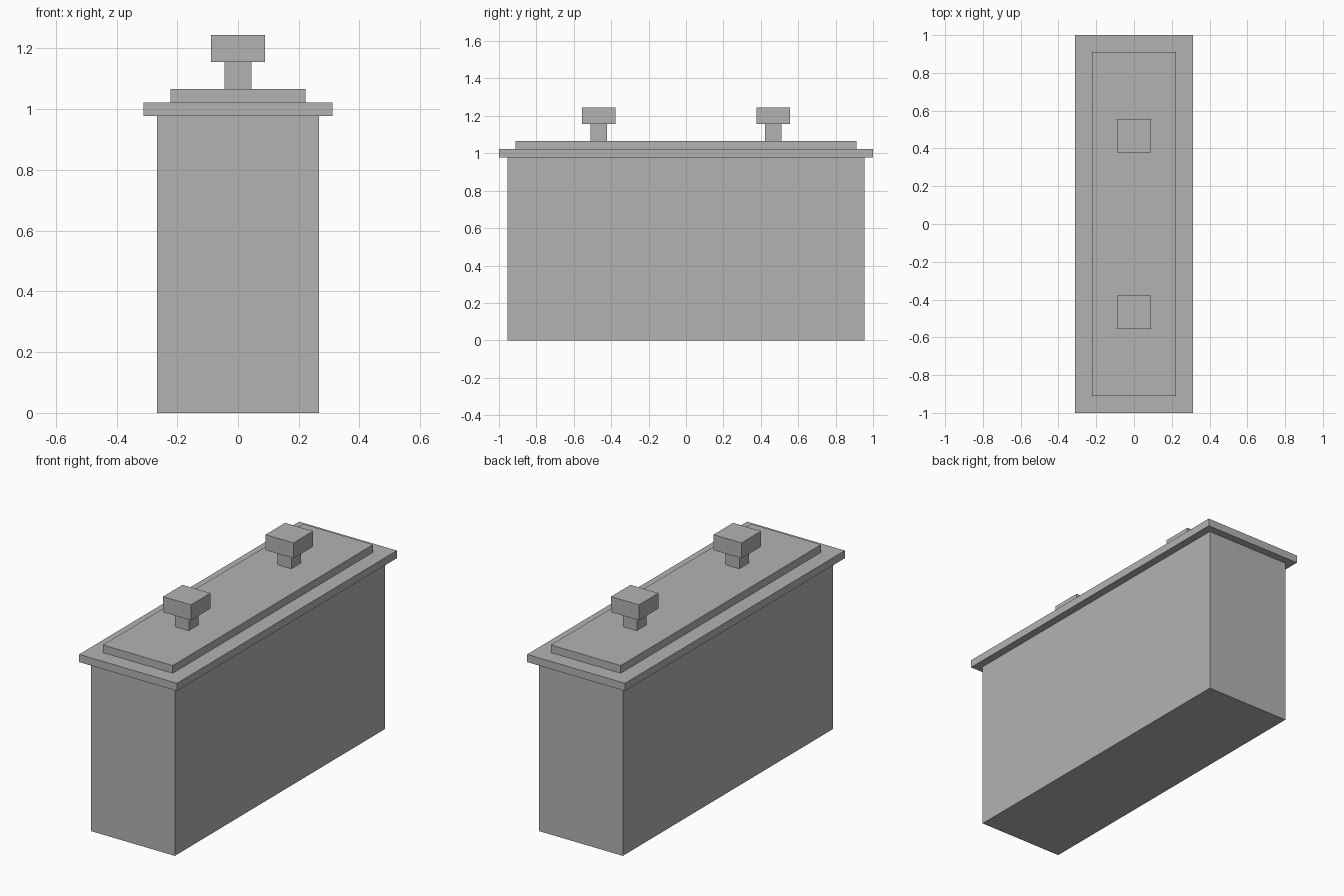
import bpy

cube = bpy.data.objects.get("Cube")
if cube:
    bpy.data.objects.remove(cube, do_unlink=True)

# Single grey finish
grey = bpy.data.materials.new("plain_grey")
grey.use_nodes = True
color = (0.45, 0.45, 0.45, 1)
grey.diffuse_color = color
grey.node_tree.nodes["Principled BSDF"].inputs["Base Color"].default_value = color

U = 2 / 45  # modelling unit: the rim is 45 units long


def box(name, width, depth, bottom, top, y=0):
    """Flat-faced box, sized in modelling units."""
    bpy.ops.mesh.primitive_cube_add(size=1, location=(0, y * U, (bottom + top) / 2 * U))
    obj = bpy.context.object
    obj.name = name
    obj.scale = (width * U, depth * U, (top - bottom) * U)
    bpy.ops.object.transform_apply(location=False, rotation=False, scale=True)
    obj.data.materials.append(grey)
    return obj


# Case, overhanging rim and raised lid panel
box("case_body", 12, 43, 0, 22)
box("lid_rim", 14, 45, 22, 23)
box("lid_panel", 10, 41, 23, 24)

# Two knobs on short stems
for side, y in (("front", -10.5), ("back", 10.5)):
    box(side + "_knob_stem", 2, 2, 24, 26, y)
    box(side + "_knob", 4, 4, 26, 28, y)
